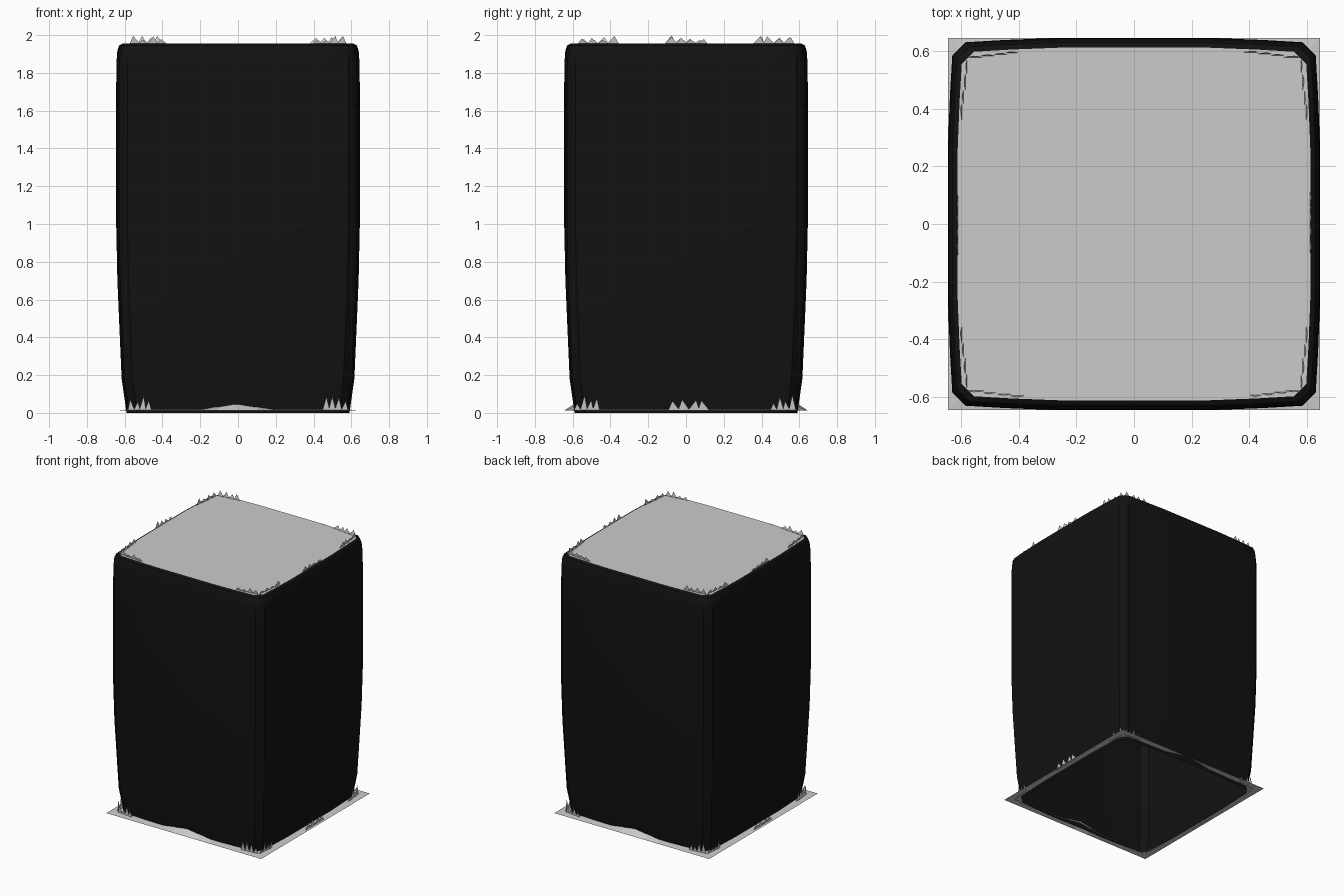
import bpy, bmesh, math, random
from mathutils import Vector

if "Cube" in bpy.data.objects:
    bpy.data.objects.remove(bpy.data.objects["Cube"])

random.seed(4)

def make(name, verts, faces, mat=None, smooth=False):
    me = bpy.data.meshes.new(name)
    me.from_pydata(verts, [], faces)
    bm = bmesh.new()
    bm.from_mesh(me)
    bmesh.ops.recalc_face_normals(bm, faces=bm.faces)
    bm.to_mesh(me)
    bm.free()
    ob = bpy.data.objects.new(name, me)
    bpy.context.collection.objects.link(ob)
    if mat:
        me.materials.append(mat)
    if smooth:
        bpy.context.view_layer.objects.active = ob
        ob.select_set(True)
        bpy.ops.object.shade_smooth_by_angle(angle=math.radians(40))
        ob.select_set(False)
    return ob

black = bpy.data.materials.new("black")
black.diffuse_color = (0.006, 0.006, 0.006, 1)
black.use_nodes = True
black.node_tree.nodes["Principled BSDF"].inputs["Base Color"].default_value = black.diffuse_color

# Bulged square cross-section with chamfered corners
side = [(0.645, -0.52), (0.645, -0.27), (0.645, 0), (0.645, 0.27)]
side = [(0.63, -0.585), (0.638, -0.45), (0.645, -0.27), (0.645, 0.27), (0.638, 0.45), (0.63, 0.585)]
def turn(p, k):
    x, y = p
    for _ in range(k):
        x, y = -y, x
    return x, y
section = [turn(p, k) for k in range(4) for p in side]
n = len(section)

# Pillar: wall tapering towards the base with a rounded rim
rings = [(0.0, 0.915), (0.18, 0.955), (0.4, 0.97), (0.7, 0.99), (1.0, 1.0),
         (1.72, 1.0), (1.86, 0.997), (1.92, 0.99), (1.945, 0.975), (1.955, 0.945)]
verts = [(x * s, y * s, z) for z, s in rings for x, y in section]
faces = [(r * n + i, r * n + (i + 1) % n, (r + 1) * n + (i + 1) % n, (r + 1) * n + i)
         for r in range(len(rings) - 1) for i in range(n)]
make("pillar_wall", verts, faces, black, True)

# Flat cap
make("top_cap", [(x * 0.948, y * 0.948, 1.955) for x, y in section], [tuple(range(n))])

# Ground border around the base, rising to a small mound at front and back
def square_point(p):
    m = 0.645 / max(abs(p[0]), abs(p[1]))
    return p[0] * m, p[1] * m
steps = 12
outline = [turn((0.645, -0.645 + 1.29 * i / steps), k) for k in range(4) for i in range(steps)]
m = len(outline)
inner = []
for x, y in outline:
    lift = 0.035 * max(0, 1 - abs(x) / 0.22) if abs(y) > 0.6 else 0
    sx = max(-0.585, min(0.585, x * 0.91))
    sy = max(-0.585, min(0.585, y * 0.91))
    if abs(abs(sx) - abs(sy)) < 0.01:
        sx, sy = sx * 0.96, sy * 0.96
    inner.append((sx, sy, 0.018 + lift))
make("ground_border", [(x, y, 0.012) for x, y in outline] + inner,
     [(i, (i + 1) % m, m + (i + 1) % m, m + i) for i in range(m)])

# Jagged tufts: small upright triangles along an edge
def tufts(name, inset, z, height, clumps):
    verts, faces = [], []
    for k, ranges in enumerate(clumps):
        for a, b in ranges:
            count = 4
            for i in range(count):
                t = a + (b - a) * (i + 0.5) / count
                w = (b - a) / count * 0.6
                d = inset - 0.035 * max(0, abs(t) - 0.27) / 0.3
                h = height * random.uniform(0.45, 1)
                tri = [(d, t - w, z), (d, t + w, z), (d + 0.006, t + random.uniform(-w, w) * 0.4, z + h)]
                s = len(verts)
                for p in tri:
                    x, y = turn(p[:2], k)
                    verts.append((x, y, p[2]))
                faces.append((s, s + 1, s + 2))
    make(name, verts, faces)

corners = [(-0.57, -0.38), (0.4, 0.57)]
three = [(-0.57, -0.36), (-0.1, 0.11), (0.36, 0.57)]
tufts("top_tufts", 0.61, 1.953, 0.045, [three, corners, three, corners])
low_corners = [(-0.58, -0.46), (0.45, 0.58)]
low_three = [(-0.59, -0.46), (-0.09, 0.12), (0.45, 0.58)]
tufts("base_tufts", 0.628, 0.012, 0.085, [low_three, low_corners, low_three, low_corners])
